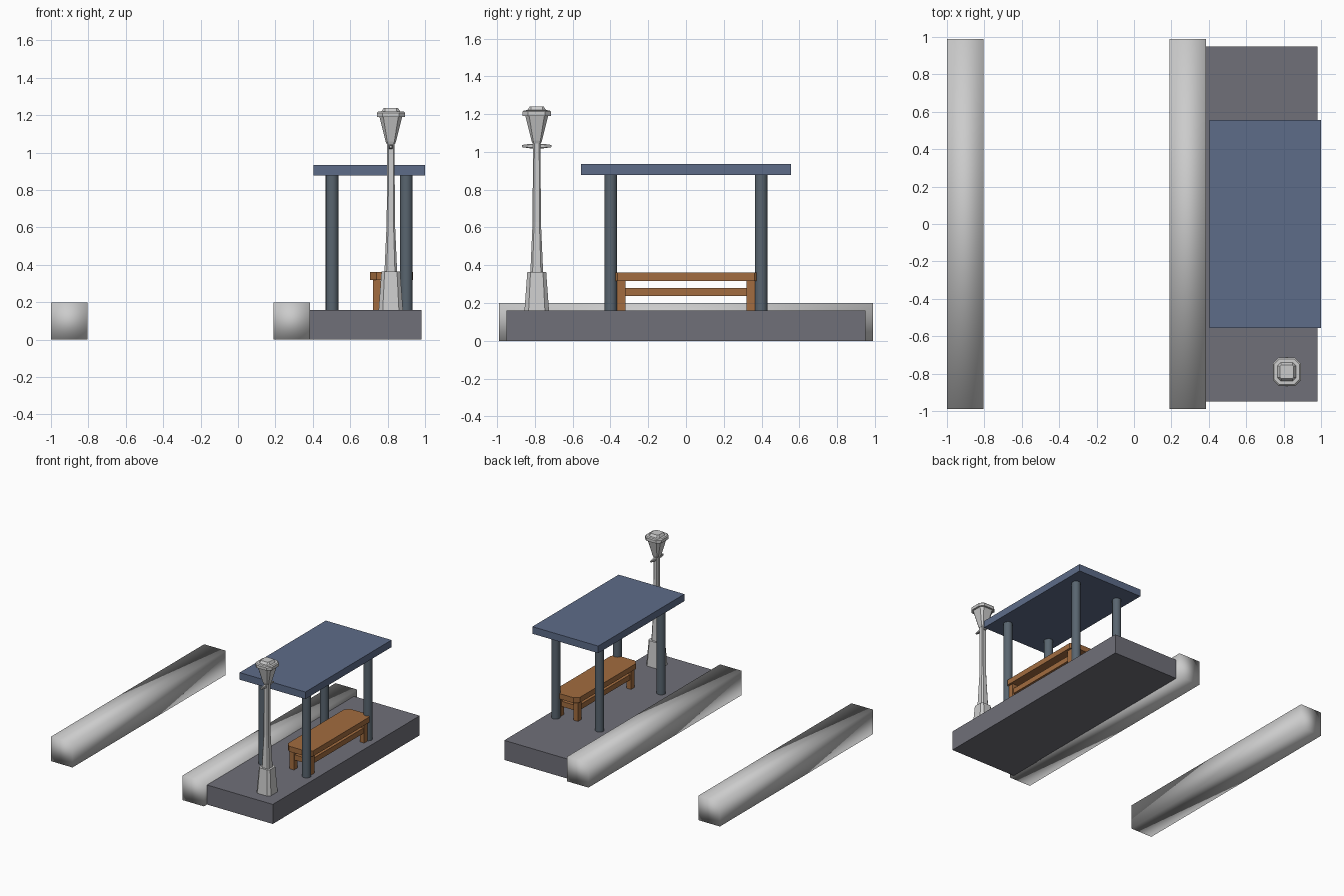
import bpy, bmesh
from mathutils import Matrix, Vector

if "Cube" in bpy.data.objects:
    bpy.data.objects.remove(bpy.data.objects["Cube"])


def material(name, rgb):
    m = bpy.data.materials.new(name)
    m.diffuse_color = (*rgb, 1)
    m.use_nodes = True
    m.node_tree.nodes["Principled BSDF"].inputs["Base Color"].default_value = m.diffuse_color
    return m


STONE = material("paving", (0.16, 0.16, 0.19))
BLUE = material("roof_blue", (0.11, 0.15, 0.25))
STEEL = material("steel", (0.10, 0.13, 0.16))
WOOD = material("wood", (0.36, 0.15, 0.05))


def finish(name, bm, mat=None, smooth=False):
    bmesh.ops.recalc_face_normals(bm, faces=bm.faces)
    for f in bm.faces:
        f.smooth = smooth
    me = bpy.data.meshes.new(name)
    bm.to_mesh(me)
    bm.free()
    ob = bpy.data.objects.new(name, me)
    bpy.context.collection.objects.link(ob)
    if mat:
        me.materials.append(mat)
    return ob


def box(name, lo, hi, mat=None, smooth=False):
    bm = bmesh.new()
    lo, hi = Vector(lo), Vector(hi)
    size = Matrix.Diagonal((*(hi - lo), 1))
    bmesh.ops.create_cube(bm, size=1, matrix=Matrix.Translation((lo + hi) / 2) @ size)
    return finish(name, bm, mat, smooth)


def loft(name, rings, matrix, mat=None):
    """Stack chamfered rectangles: (height, half x, half y, chamfer)."""
    bm = bmesh.new()
    loops = []
    for z, a, b, c in rings:
        pts = [(a, c - b), (a, b - c), (a - c, b), (c - a, b),
               (-a, b - c), (-a, c - b), (c - a, -b), (a - c, -b)]
        loops.append([bm.verts.new(matrix @ Vector((x, y, z))) for x, y in pts])
    for p, q in zip(loops, loops[1:]):
        for i in range(8):
            j = (i + 1) % 8
            bm.faces.new((p[i], p[j], q[j], q[i]))
    bm.faces.new(loops[0][::-1])
    bm.faces.new(loops[-1])
    return finish(name, bm, mat)


# Kerbs and raised platform
for name, x0 in (("far_kerb", -1.0), ("platform_kerb", 0.19)):
    box(name, (x0, -0.99, 0), (x0 + 0.195, 0.99, 0.2), smooth=True)
box("platform", (0.38, -0.95, 0), (0.98, 0.95, 0.16), STONE)

# Shelter roof on four round posts
box("shelter_roof", (0.405, -0.557, 0.877), (1.0, 0.557, 0.935), BLUE)
for x in (0.503, 0.9):
    for y in (-0.398, 0.398):
        bm = bmesh.new()
        bmesh.ops.create_cone(bm, cap_ends=True, segments=16, radius1=0.034, radius2=0.034,
                              depth=0.725, matrix=Matrix.Translation((x, y, 0.5175)))
        post = finish("shelter_post", bm, STEEL)
        bpy.context.view_layer.objects.active = post
        post.select_set(True)
        bpy.ops.object.shade_smooth_by_angle()
        post.select_set(False)

# Bench: clipped-corner seat, four legs, long and short rails
BX = 0.82
loft("bench_seat", [(0.318, 0.115, 0.398, 0.035), (0.362, 0.115, 0.398, 0.035)],
     Matrix.Translation((BX, 0, 0)), WOOD)
for sx in (-1, 1):
    for sy in (-1, 1):
        x, y = BX + sx * 0.078, sy * 0.343
        box("bench_leg", (x - 0.02, y - 0.022, 0.16), (x + 0.02, y + 0.022, 0.32), WOOD)
    x = BX + sx * 0.078
    box("bench_long_rail", (x - 0.012, -0.325, 0.237), (x + 0.012, 0.325, 0.28), WOOD)
    y = sx * 0.343
    box("bench_end_rail", (BX - 0.06, y - 0.012, 0.237), (BX + 0.06, y + 0.012, 0.28), WOOD)

# Street lamp: pedestal, tapering shaft, crossbar, flared lantern and cap
LAMP = Matrix.Translation((0.817, -0.79, 0))


def lamp_part(name, profile):
    loft(name, [(z, h, h, c) for z, h, c in profile], LAMP)


lamp_part("lamp_pedestal", [(0.16, 0.065, 0.022), (0.365, 0.05, 0.017)])
lamp_part("lamp_shaft", [(0.36, 0.034, 0.012), (0.63, 0.022, 0.008), (1.06, 0.02, 0.007)])
lamp_part("lamp_lantern", [(1.045, 0.022, 0.007), (1.06, 0.028, 0.009), (1.19, 0.06, 0.02)])
lamp_part("lamp_cap", [(1.19, 0.075, 0.03), (1.213, 0.075, 0.03), (1.22, 0.068, 0.027),
                       (1.221, 0.05, 0.018), (1.24, 0.037, 0.008)])
loft("lamp_crossbar", [(z, h, h, h * 0.4) for z, h in
                       ((-0.078, 0.006), (-0.035, 0.012), (0.035, 0.012), (0.078, 0.006))],
     Matrix.Translation((0.817, -0.79, 1.031)) @ Matrix.Rotation(1.570796, 4, 'X'))
